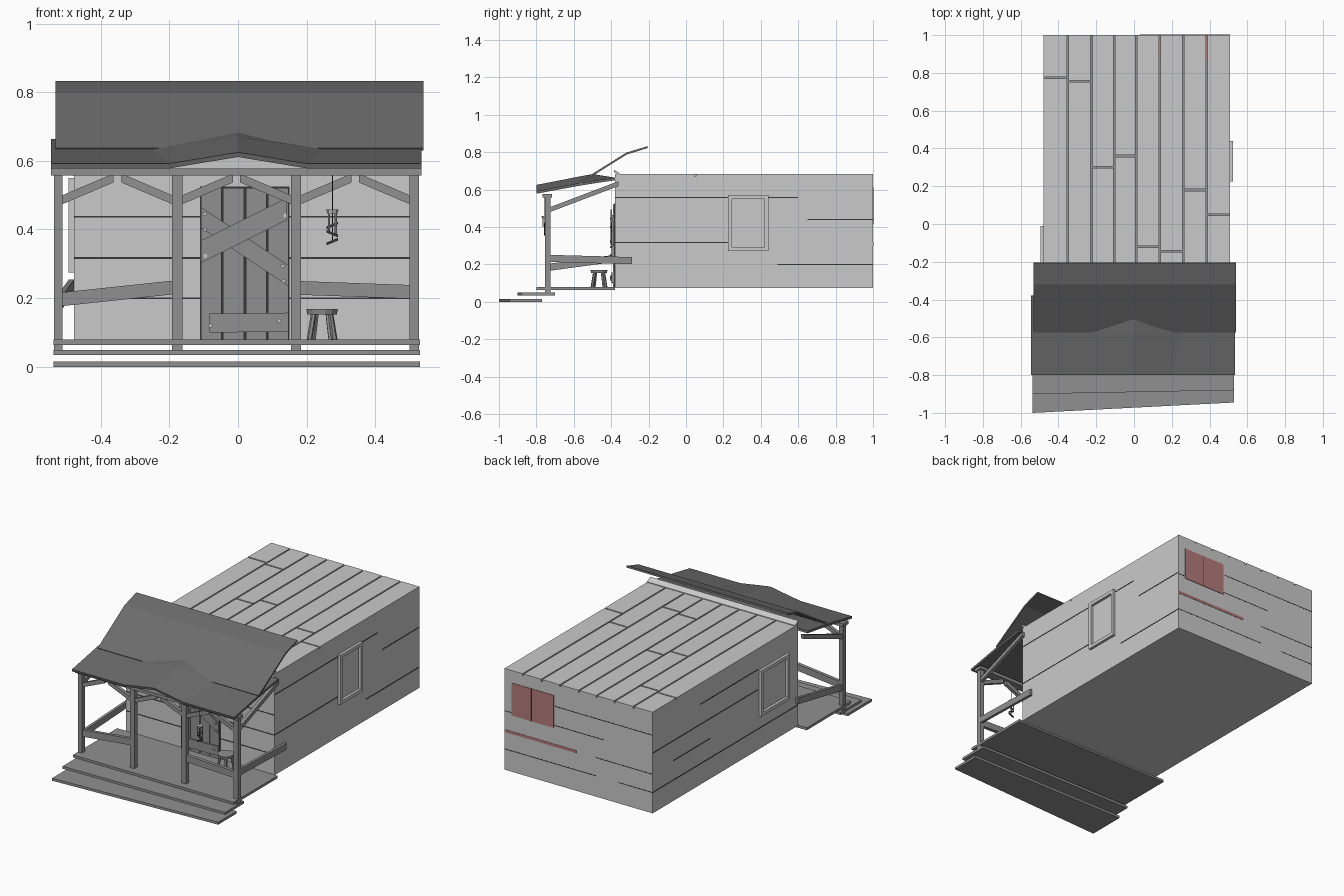
import bpy, bmesh, math
from mathutils import Vector

if "Cube" in bpy.data.objects:
    bpy.data.objects.remove(bpy.data.objects["Cube"])


def material(name, r, g, b):
    m = bpy.data.materials.new(name)
    m.diffuse_color = (r, g, b, 1)
    m.use_nodes = True
    m.node_tree.nodes["Principled BSDF"].inputs["Base Color"].default_value = m.diffuse_color
    return m


PALE = material("pale_boards", 0.59, 0.59, 0.59)
WOOD = material("grey_wood", 0.28, 0.28, 0.28)
ROOF = material("dark_roof", 0.15, 0.15, 0.15)
GAP = material("gap_black", 0.04, 0.04, 0.04)
RED = material("faded_red", 0.45, 0.20, 0.19)


def mesh_object(name, verts, faces, mat):
    me = bpy.data.meshes.new(name)
    bm = bmesh.new()
    vs = [bm.verts.new(v) for v in verts]
    for f in faces:
        bm.faces.new([vs[i] for i in f])
    bmesh.ops.recalc_face_normals(bm, faces=bm.faces)
    bm.to_mesh(me)
    bm.free()
    me.materials.append(mat)
    ob = bpy.data.objects.new(name, me)
    bpy.context.collection.objects.link(ob)
    return ob


BOX = [(0, 1, 2, 3), (4, 5, 6, 7), (0, 1, 5, 4), (1, 2, 6, 5), (2, 3, 7, 6), (3, 0, 4, 7)]


def slab(name, corners, z0, z1, mat):
    """Upright prism over four plan corners."""
    return mesh_object(name, [(x, y, z0) for x, y in corners] + [(x, y, z1) for x, y in corners], BOX, mat)


def box(name, x0, x1, y0, y1, z0, z1, mat):
    return slab(name, [(x0, y0), (x1, y0), (x1, y1), (x0, y1)], z0, z1, mat)


def rail(name, p, q, w, h, mat=WOOD):
    """Board from p to q with plumb-cut ends, w wide and h high."""
    p, q = Vector(p), Vector(q)
    side = Vector((q - p).cross(Vector((0, 0, 1)))).normalized() * w / 2
    up = Vector((0, 0, h / 2))
    ends = [[e - side - up, e + side - up, e + side + up, e - side + up] for e in (p, q)]
    return mesh_object(name, ends[0] + ends[1], BOX, mat)


def cylinder(name, p, q, r0, r1, n, mat):
    p, q = Vector(p), Vector(q)
    rot = (q - p).to_track_quat('Z', 'Y')
    verts = []
    for c, r in ((p, r0), (q, r1)):
        for i in range(n):
            a = 2 * math.pi * i / n
            verts.append(c + rot @ Vector((r * math.cos(a), r * math.sin(a), 0)))
    faces = [tuple(range(n)), tuple(range(n, 2 * n))]
    faces += [(i, (i + 1) % n, n + (i + 1) % n, n + i) for i in range(n)]
    return mesh_object(name, verts, faces, mat)


# Cabin body; its top shows only through the gaps between roof boards
L, R, F, B = -0.478, 0.508, -0.38, 1.0
body = box("cabin_walls", L, R, F, B, 0.075, 0.671, PALE)
body.data.materials.append(WOOD)
for f in body.data.polygons:
    if f.normal.z > 0.9:
        f.material_index = 1

# Flat roof boards, each split once along its length
edges = [L, -0.35, -0.225, -0.105, 0.012, 0.137, 0.26, 0.385, R]
splits = [0.775, 0.755, 0.30, 0.36, -0.12, -0.145, 0.18, 0.05]
g = 0.004
for i, s in enumerate(splits):
    a = edges[i] + (g if i else 0)
    b = edges[i + 1] - (g if i < 7 else 0)
    box("roof_board_front", a, b, F, s - g, 0.671, 0.684, PALE)
    box("roof_board_back", a, b, s + g, B, 0.671, 0.684, PALE)
for x in (0.137, 0.385):
    box("red_gap_strip", x - g, x + g, 0.88, B, 0.671, 0.674, RED)
rail("roof_flashing", (0.015, -0.385, 0.70), (0.015, -0.355, 0.682), R - L, 0.012, PALE)

# Dark gaps between the wall boards
t, h = 0.0015, 0.0025
for z in (0.20, 0.317, 0.437):
    for a, b in ((L, -0.11), (0.15, R)):
        box("front_wall_gap", a, b, F - t, F, z - h, z + h, GAP)
for z, a, b in ((0.558, F, 0.60), (0.317, F, 0.23), (0.44, 0.65, B), (0.20, 0.49, B)):
    box("right_wall_gap", R, R + t, a, b, z - h, z + h, GAP)
for z, a, b in ((0.558, -0.0, 0.55), (0.437, 0.0, B), (0.317, 0.45, 0.8), (0.20, F, B)):
    box("left_wall_gap", L - t, L, a, b, z - h, z + h, GAP)
for z, a, b in ((0.545, L, 0.17), (0.43, -0.15, R), (0.31, L, -0.1), (0.20, -0.1, R), (0.20, L, -0.25)):
    box("back_wall_gap", a, b, B - 0.001, B + 0.0005, z - h, z + h, GAP)

# Red shutters and strip on the back wall
for a, b in ((0.18, 0.322), (0.328, 0.46)):
    box("back_shutter", a, b, B - 0.002, B + 0.003, 0.415, 0.61, RED)
box("shutter_split", 0.322, 0.328, B - 0.002, B + 0.001, 0.415, 0.61, GAP)
box("back_red_strip", 0.03, R, B - 0.002, B + 0.002, 0.302, 0.318, RED)


def window_frame(x0, x1, y0, y1, z0, z1):
    w = 0.02
    box("window_frame_side", x0, x1, y0, y0 + w, z0, z1, PALE)
    box("window_frame_side", x0, x1, y1 - w, y1, z0, z1, PALE)
    box("window_frame_sill", x0, x1, y0 + w, y1 - w, z0, z0 + w, PALE)
    box("window_frame_head", x0, x1, y0 + w, y1 - w, z1 - w, z1, PALE)


window_frame(R, R + 0.016, 0.225, 0.44, 0.272, 0.57)
window_frame(L - 0.016, L, -0.285, -0.01, 0.275, 0.55)

# Plank door with nailed crossing boards
box("door_backing", -0.11, 0.15, F - 0.004, F, 0.08, 0.525, GAP)
for a, b in ((-0.108, -0.048), (-0.043, 0.018), (0.023, 0.083), (0.088, 0.147)):
    box("door_plank", a, b, F - 0.01, F, 0.08, 0.521, WOOD)
rail("door_cross_down", (-0.108, F - 0.013, 0.435), (0.147, F - 0.013, 0.265), 0.008, 0.06)
rail("door_cross_up", (-0.108, F - 0.02, 0.335), (0.143, F - 0.02, 0.46), 0.008, 0.065)
rail("door_low_board", (-0.083, F - 0.014, 0.127), (0.147, F - 0.014, 0.13), 0.01, 0.055)
for x, z in ((-0.097, 0.445), (0.138, 0.44), (-0.097, 0.40), (-0.095, 0.323),
             (0.13, 0.293), (0.133, 0.25), (-0.08, 0.12), (0.12, 0.134)):
    cylinder("door_nail", (x, F, z), (x, F - 0.026, z), 0.006, 0.006, 8, PALE)

# Porch deck and two crooked steps
for name, yl, yr, back, z in (("porch_deck", -0.80, -0.80, F, 0.064),
                              ("upper_step", -0.90, -0.88, -0.70, 0.034),
                              ("lower_step", -1.00, -0.945, -0.77, 0.0)):
    slab(name, [(-0.538, yl), (0.53, yr), (0.53, back), (-0.538, back)], z, z + 0.015, WOOD)

# Posts, top beam and rails
PY = -0.74
posts = [(-0.536, -0.511), (-0.192, -0.162), (0.154, 0.183), (0.50, 0.528)]
for a, b in posts:
    box("porch_post", a, b, PY - 0.015, PY + 0.015, 0.045, 0.562, WOOD)
box("porch_beam", -0.545, 0.535, PY - 0.027, PY + 0.024, 0.558, 0.577, WOOD)
rail("front_rail_left", (-0.52, PY, 0.196), (-0.18, PY, 0.232), 0.02, 0.04)
rail("front_rail_right", (0.17, PY, 0.230), (0.51, PY, 0.218), 0.02, 0.04)
rail("side_rail_right", (0.518, -0.73, 0.232), (0.518, -0.29, 0.22), 0.016, 0.038)
rail("side_rail_left", (-0.522, -0.73, 0.185), (-0.485, -0.36, 0.235), 0.016, 0.038)
for x in (-0.523, 0.515):
    rail("side_brace", (x, -0.73, 0.492), (x, -0.36, 0.632), 0.02, 0.026)

# Short diagonal braces under the beam, a pair in each bay
for (_, a), (b, _) in zip(posts, posts[1:]):
    for x, s in ((a, 1), (b, -1)):
        rail("beam_brace", (x, PY, 0.487), (x + s * 0.148, PY, 0.55), 0.02, 0.026)


def roof_sheet(name, rows, thick):
    n = len(rows[0])
    faces = [(r * n + c, r * n + c + 1, (r + 1) * n + c + 1, (r + 1) * n + c)
             for r in range(len(rows) - 1) for c in range(n - 1)]
    ob = mesh_object(name, [v for row in rows for v in row], faces, ROOF)
    if ob.data.polygons[0].normal.z < 0:
        ob.data.flip_normals()
    mod = ob.modifiers.new("thickness", 'SOLIDIFY')
    mod.thickness = thick
    mod.offset = -1
    return ob


# Porch roof: steep upper sheet and shallow lower sheet with a peaked centre
roof_sheet("porch_roof_upper", [[(x, y, z) for x in (-0.532, 0.54)] for y, z in
                                ((-0.575, 0.638), (-0.32, 0.797), (-0.207, 0.832))], 0.01)
lower = []
for y, z, half, peak in ((-0.80, 0.592, 0.20, 0.625), (-0.575, 0.634, 0.25, 0.669),
                         (-0.50, 0.646, 0.22, 0.683), (-0.38, 0.664, 0.20, 0.664)):
    lower.append([(-0.545, y, z), (-half, y, z), (0, y, peak), (half, y, z), (0.535, y, z)])
roof_sheet("porch_roof_lower", lower, 0.014)

# Three-legged round stool
sx, sy = 0.245, -0.465
cylinder("stool_seat", (sx, sy, 0.153), (sx, sy, 0.169), 0.043, 0.046, 14, WOOD)
for k in range(4):
    a = math.radians(35 + 90 * k)
    c, s = math.cos(a), math.sin(a)
    cylinder("stool_leg", (sx + 0.045 * c, sy + 0.045 * s, 0.079),
             (sx + 0.03 * c, sy + 0.03 * s, 0.155), 0.008, 0.008, 6, WOOD)

# Hanging wind chime
cx, cy = 0.275, -0.755
cylinder("chime_cord", (cx, cy, 0.37), (cx, cy, 0.56), 0.0015, 0.0015, 5, GAP)
cylinder("chime_cap", (cx, cy, 0.445), (cx, cy, 0.458), 0.014, 0.018, 8, PALE)
for k in range(4):
    a = math.radians(45 + 90 * k)
    x, y = cx + 0.014 * math.cos(a), cy + 0.012 * math.sin(a)
    cylinder("chime_tube", (x, y, 0.385 + 0.008 * k), (x, y, 0.45), 0.003, 0.003, 6, PALE)
for k, z in enumerate((0.365, 0.388, 0.412)):
    s = 1 if k % 2 else -1
    rail("chime_charm", (cx - 0.017, cy, z + 0.007 * s), (cx + 0.017, cy, z - 0.007 * s), 0.006, 0.008, GAP)
